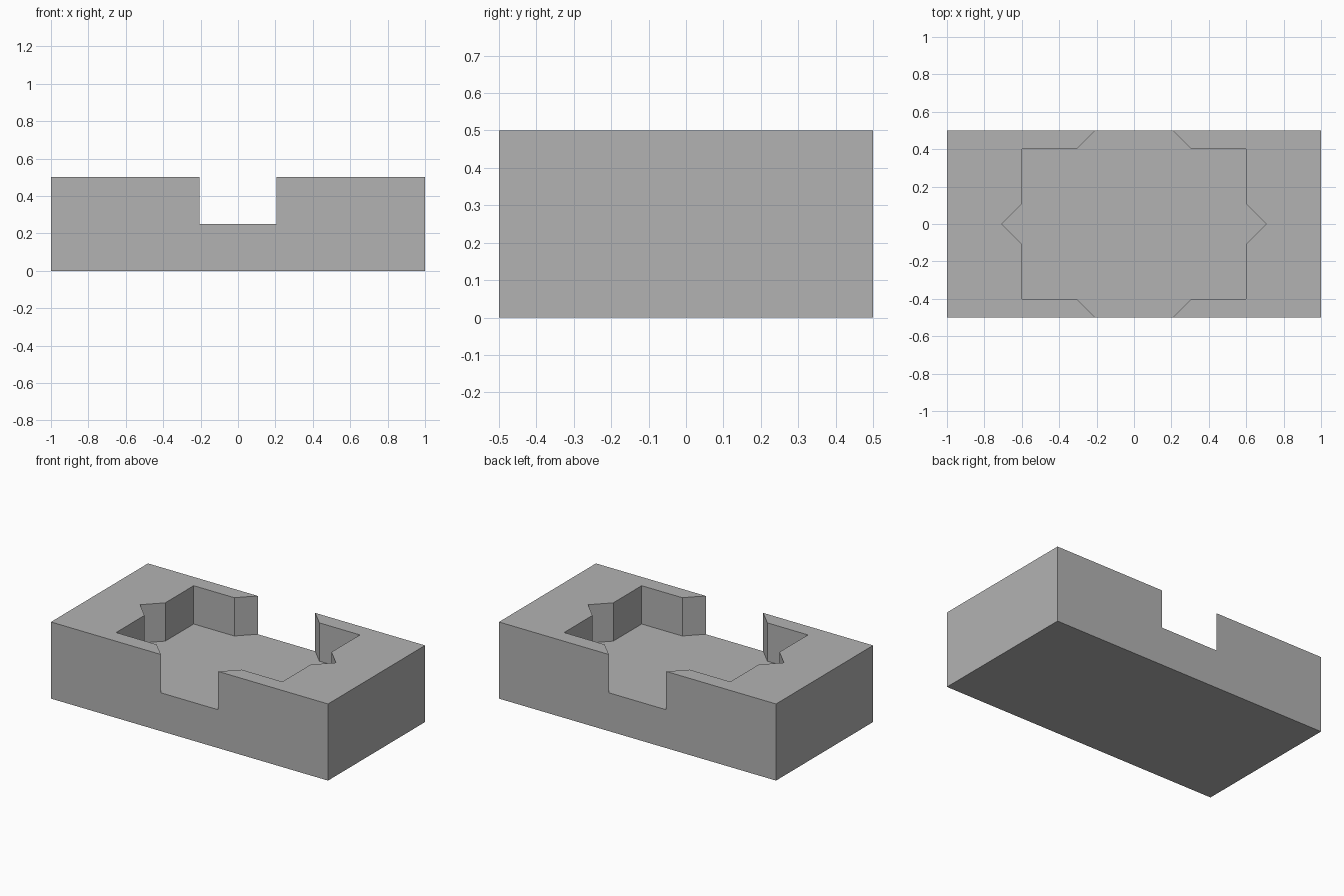
import bpy
import bmesh
from mathutils import Matrix, Vector

cube = bpy.data.objects.get("Cube")
if cube:
    bpy.data.objects.remove(cube, do_unlink=True)

# Single grey material
grey = bpy.data.materials.new("plain grey")
grey.use_nodes = True
colour = (0.45, 0.45, 0.45, 1)
grey.diffuse_color = colour
grey.node_tree.nodes["Principled BSDF"].inputs["Base Color"].default_value = colour


def add_object(name, bm):
    bmesh.ops.recalc_face_normals(bm, faces=bm.faces)
    mesh = bpy.data.meshes.new(name)
    bm.to_mesh(mesh)
    bm.free()
    mesh.materials.append(grey)
    obj = bpy.data.objects.new(name, mesh)
    bpy.context.collection.objects.link(obj)
    return obj


# Rectangular block
bm = bmesh.new()
bmesh.ops.create_cube(bm, size=1, matrix=Matrix.Translation((0, 0, 0.25)) @ Matrix.Diagonal((2, 1, 0.5, 1)))
block = add_object("pocketed_block", bm)

# Pocket outline: a rectangle joined with a square turned on its corner
tip, half_x, half_y = 0.5 ** 0.5, 0.6, 0.4
quarter = [(tip, 0), (half_x, tip - half_x), (half_x, half_y), (tip - half_y, half_y), (0, tip)]
right_half = [(x, -y) for x, y in quarter[:0:-1]] + quarter
outline = right_half + [(-x, y) for x, y in right_half[-2:0:-1]]

# Pocket cutter, rising past the top of the block
bm = bmesh.new()
floor = bm.faces.new([bm.verts.new((x, y, 0.25)) for x, y in outline])
walls = bmesh.ops.extrude_face_region(bm, geom=[floor], use_keep_orig=True)
top = [v for v in walls["geom"] if isinstance(v, bmesh.types.BMVert)]
bmesh.ops.translate(bm, verts=top, vec=Vector((0, 0, 0.5)))
cutter = add_object("pocket_cutter", bm)
cutter.hide_render = True
cutter.hide_viewport = True
cutter.display_type = "WIRE"

# Cut the pocket and its front and back openings
cut = block.modifiers.new("pocket", "BOOLEAN")
cut.operation = "DIFFERENCE"
cut.solver = "EXACT"
cut.object = cutter
